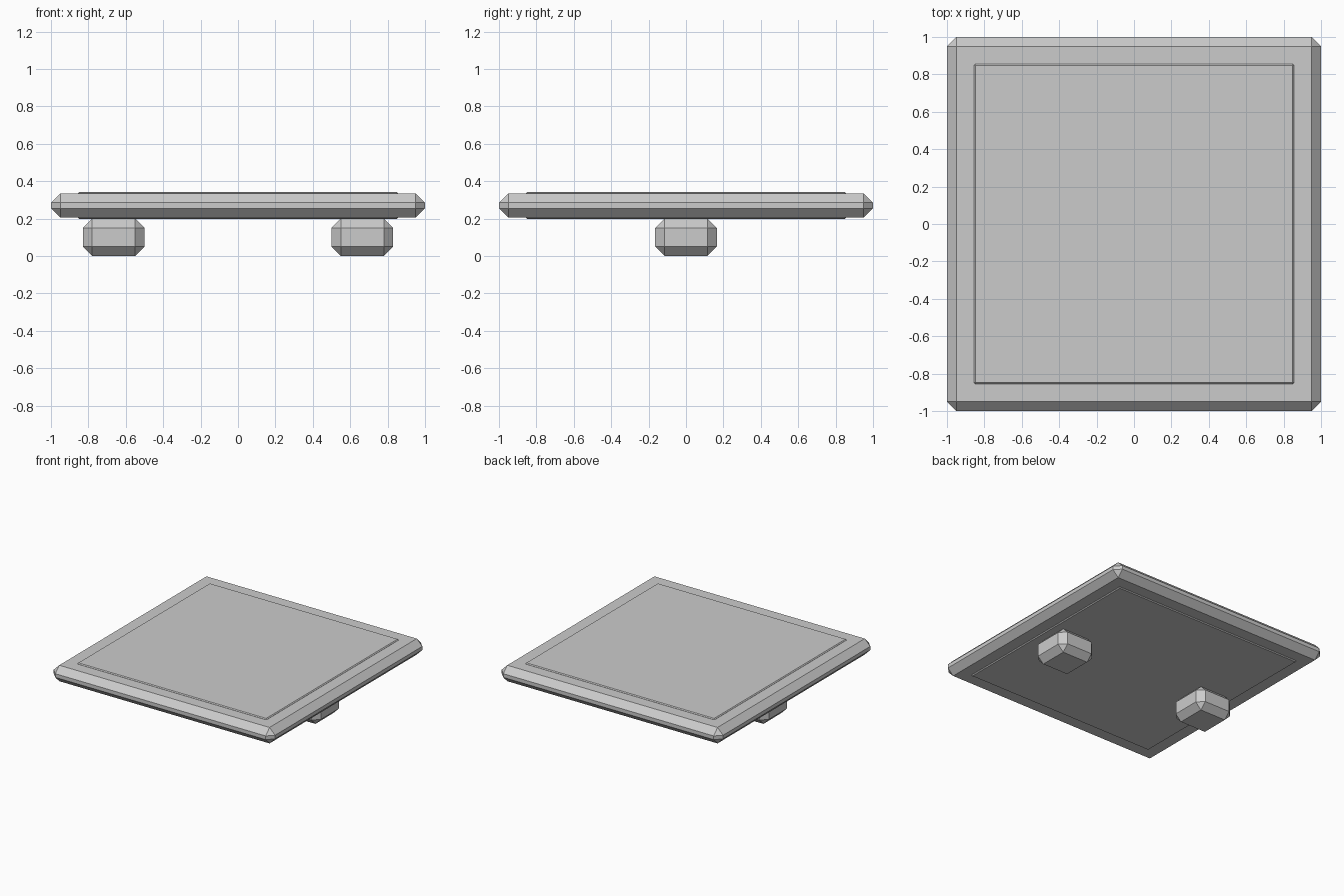
import bpy

if "Cube" in bpy.data.objects:
    bpy.data.objects.remove(bpy.data.objects["Cube"])


def chamfered_box(name, size, center, chamfer):
    """Flat-shaded box with a single-segment chamfer on every edge."""
    bpy.ops.mesh.primitive_cube_add(size=1, location=center)
    obj = bpy.context.object
    obj.name = name
    obj.scale = size
    bpy.ops.object.transform_apply(location=False, rotation=False, scale=True)
    bevel = obj.modifiers.new("chamfer", 'BEVEL')
    bevel.width = chamfer
    bevel.segments = 1
    bevel.limit_method = 'NONE'
    return obj


# Square slab with broad chamfers
chamfered_box("slab", (2.0, 2.0, 0.13), (0, 0, 0.27), 0.05)

# Inset panel, slightly proud of the slab on top and bottom
chamfered_box("panel", (1.71, 1.71, 0.146), (0, 0, 0.27), 0.007)

# Two feet, left and right
for side, label in ((-1, "left"), (1, "right")):
    chamfered_box(label + "_foot", (0.33, 0.33, 0.2),
                  (side * 0.665, 0, 0.1), 0.05)
